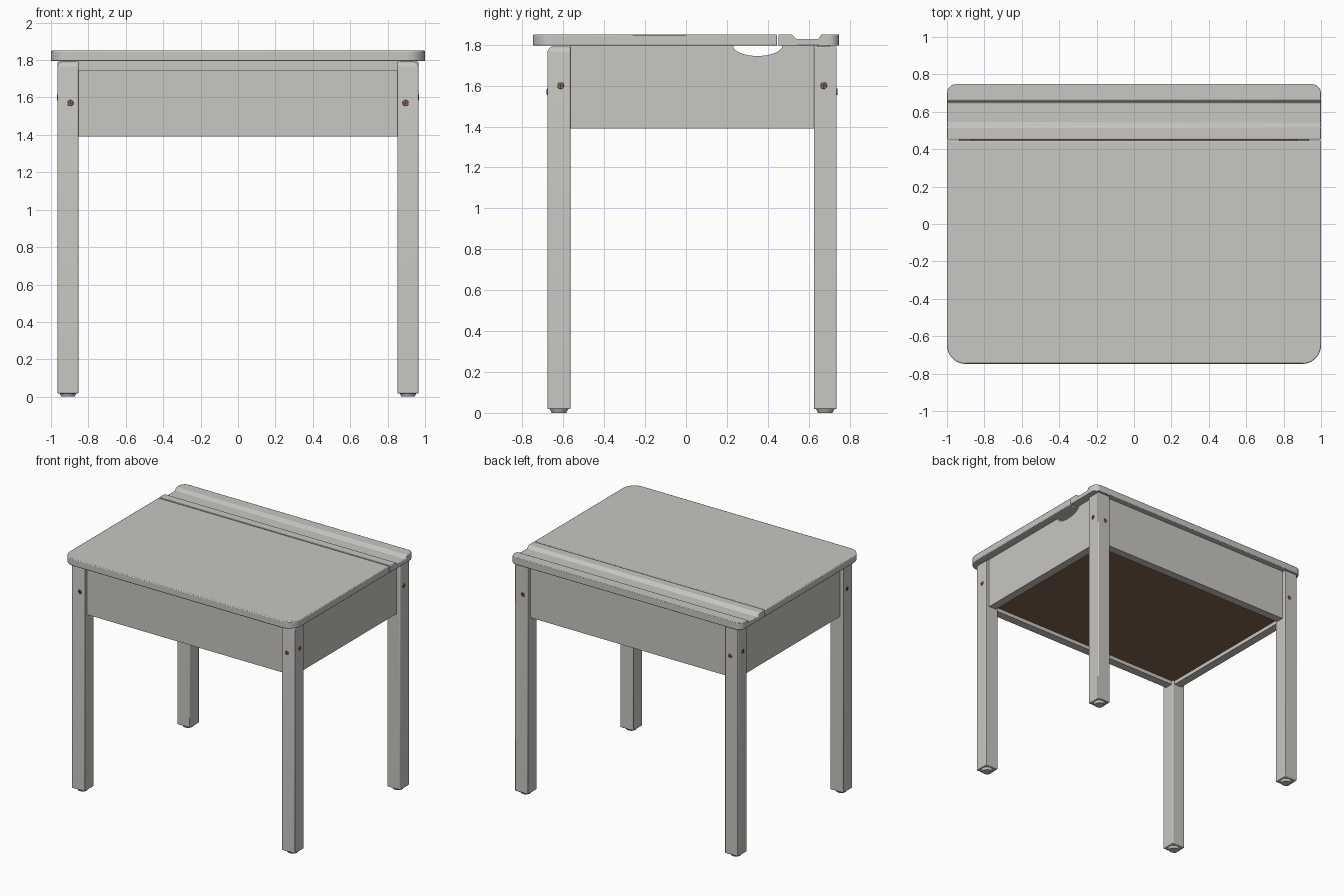
import bpy, bmesh
from math import sin, cos, pi
from mathutils import Matrix, Vector

cube = bpy.data.objects.get("Cube")
if cube:
    bpy.data.objects.remove(cube, do_unlink=True)


def material(name, rgb):
    m = bpy.data.materials.new(name)
    m.use_nodes = True
    m.diffuse_color = (*rgb, 1)
    m.node_tree.nodes["Principled BSDF"].inputs["Base Color"].default_value = (*rgb, 1)
    return m


PALE = material("pale grey paint", (0.58, 0.57, 0.54))
BROWN = material("brown board", (0.22, 0.13, 0.08))
COPPER = material("copper screw", (0.36, 0.18, 0.09))
DARK = material("dark recess", (0.06, 0.055, 0.05))


def finish(name, bm, mat, bevel=0):
    bmesh.ops.recalc_face_normals(bm, faces=bm.faces)
    mesh = bpy.data.meshes.new(name)
    bm.to_mesh(mesh)
    bm.free()
    mesh.materials.append(mat)
    ob = bpy.data.objects.new(name, mesh)
    bpy.context.collection.objects.link(ob)
    bpy.ops.object.select_all(action="DESELECT")
    ob.select_set(True)
    bpy.context.view_layer.objects.active = ob
    bpy.ops.object.shade_smooth_by_angle(angle=pi / 6)
    if bevel:
        mod = ob.modifiers.new("soft edges", "BEVEL")
        mod.width, mod.segments, mod.limit_method = bevel, 2, "ANGLE"
        mod.angle_limit = pi / 5
    return ob


def prism(points, axis, lo, hi):
    """Extrude a closed outline along one axis."""
    place = {"x": lambda a, b: (lo, a, b), "z": lambda a, b: (a, b, lo)}[axis]
    bm = bmesh.new()
    face = bm.faces.new([bm.verts.new(place(a, b)) for a, b in points])
    new = bmesh.ops.extrude_face_region(bm, geom=[face])["geom"]
    step = Vector((hi - lo, 0, 0)) if axis == "x" else Vector((0, 0, hi - lo))
    bmesh.ops.translate(bm, vec=step, verts=[v for v in new if isinstance(v, bmesh.types.BMVert)])
    return bm


def box(x, y, z):
    return prism([(x[0], y[0]), (x[1], y[0]), (x[1], y[1]), (x[0], y[1])], "z", *z)


def round_edges(bm, test, radius, segments=8):
    edges = [e for e in bm.edges if test(*(v.co for v in e.verts))]
    bmesh.ops.bevel(bm, geom=edges, offset=radius, segments=segments, profile=0.5, affect="EDGES")


def upright(a, b):
    return abs(a.z - b.z) > 0.03 and abs(a.y - b.y) < 0.001


# Desk lid with large front corners
lid = box((-1, 1), (-0.748, 0.446), (1.795, 1.85))
round_edges(lid, lambda a, b: upright(a, b) and a.y < 0, 0.1, 10)
finish("lid", lid, PALE, 0.006)

# Fixed rear rail with a pencil groove
profile = [(0.452, 1.795), (0.748, 1.795), (0.748, 1.85), (0.663, 1.85),
           (0.647, 1.828), (0.54, 1.828), (0.518, 1.85), (0.452, 1.85)]
rail = prism(profile, "x", -1, 1)
round_edges(rail, lambda a, b: upright(a, b) and a.y > 0.74, 0.05)
finish("pencil_rail", rail, PALE, 0.004)

# Front and back boards of the box
finish("front_board", box((-0.856, 0.856), (-0.645, -0.58), (1.39, 1.745)), PALE)
finish("back_board", box((-0.856, 0.856), (0.64, 0.705), (1.39, 1.795)), PALE)

# Side boards with a finger notch under the lid
notch = [(0.35 + 0.12 * cos(i * pi / 16), 1.795 - 0.05 * sin(i * pi / 16)) for i in range(17)]
side = [(-0.567, 1.795), (-0.567, 1.39), (0.627, 1.39), (0.627, 1.795)] + notch
for name, s in (("left", 1), ("right", -1)):
    finish(name + "_side_board", prism(side, "x", s * 0.87, s * 0.935), PALE)

# Floor of the box
finish("box_floor", box((-0.872, 0.872), (-0.582, 0.642), (1.42, 1.44)), BROWN)


def screw(name, centre, normal):
    """Flat round screw head with a cross slot."""
    turn = Vector(normal).to_track_quat("Z", "Y").to_matrix().to_4x4()
    spot = Matrix.Translation(centre) @ turn
    bm = bmesh.new()
    bmesh.ops.create_cone(bm, cap_ends=True, segments=16, radius1=0.018, radius2=0.015,
                          depth=0.006, matrix=spot)
    finish(name + "_head", bm, COPPER)
    bm = bmesh.new()
    for w, h in ((0.024, 0.006), (0.006, 0.024)):
        bmesh.ops.create_cube(bm, size=1, matrix=spot @ Matrix.Diagonal((w, h, 0.008, 1)))
    finish(name + "_slot", bm, DARK)


# Legs, feet and screws
for side_name, sx in (("left", 1), ("right", -1)):
    for end_name, y0, y1, sy in (("front", -0.677, -0.565, -1), ("back", 0.625, 0.737, 1)):
        label = f"{end_name}_{side_name}"
        x0, x1 = sorted((sx * 0.853, sx * 0.965))
        leg = box((x0, x1), (y0, y1), (0.018, 1.792))
        if sy < 0:
            round_edges(leg, lambda a, b: min(a.z, b.z) > 1.7 and
                        (abs(a.x) > 0.96 < abs(b.x) or max(a.y, b.y) < -0.67), 0.03, 5)
        finish(label + "_leg", leg, PALE, 0.005)
        xc, yc = (x0 + x1) / 2, (y0 + y1) / 2
        foot = bmesh.new()
        bmesh.ops.create_cone(foot, cap_ends=True, segments=24, radius1=0.036, radius2=0.046,
                              depth=0.02, matrix=Matrix.Translation((xc, yc, 0.01)))
        finish(label + "_foot", foot, PALE)
        screw(label + "_end_screw", (sx * 0.896, y0 if sy < 0 else y1, 1.57), (0, sy, 0))
        screw(label + "_side_screw", (sx * 0.965, yc + 0.008 * (-sy), 1.6), (sx, 0, 0))
